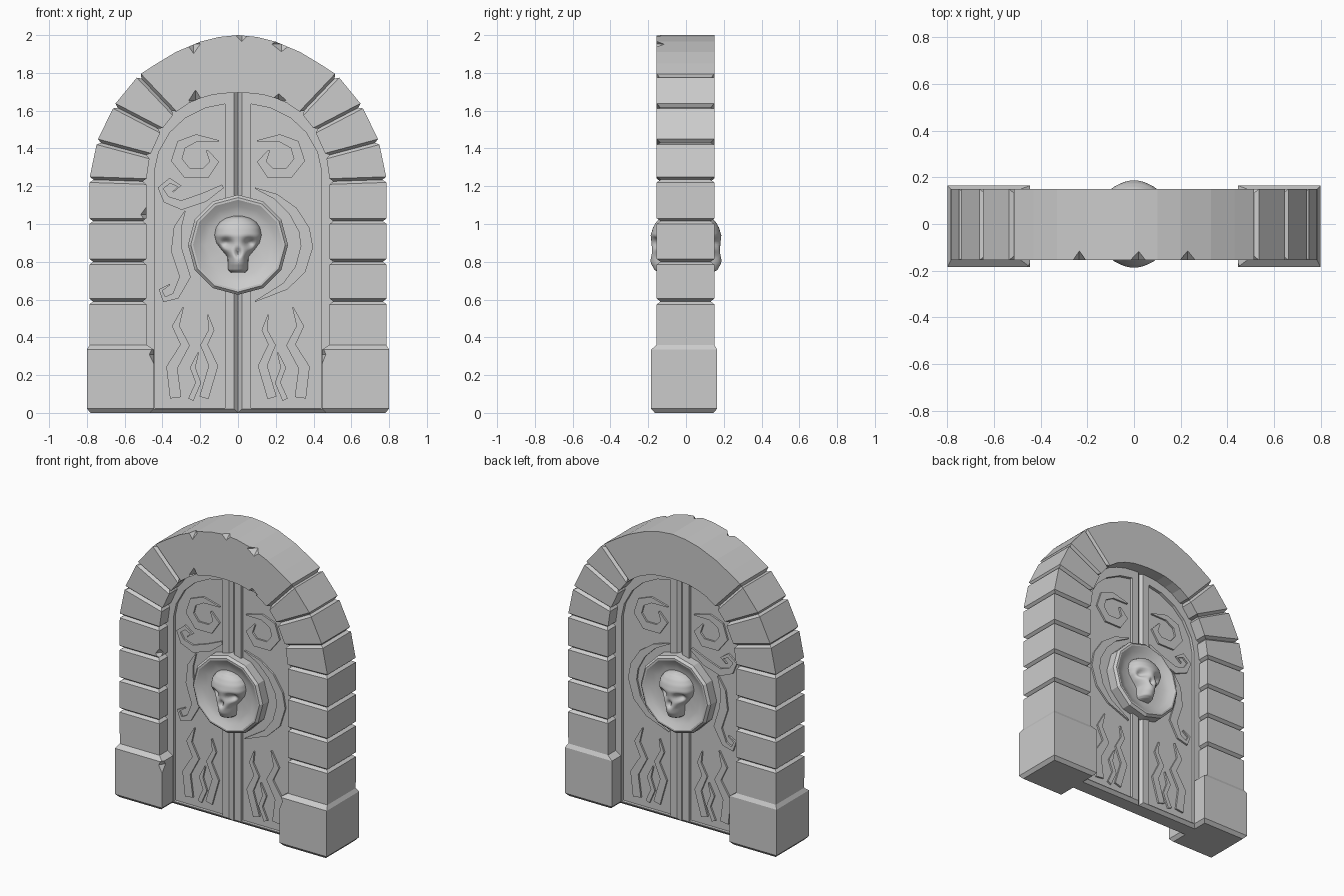
import bpy, bmesh, math
from mathutils import Vector

cube = bpy.data.objects.get("Cube")
if cube:
    bpy.data.objects.remove(cube, do_unlink=True)

stone = bpy.data.materials.new("grey_stone")
stone.use_nodes = True
GREY = (0.6, 0.6, 0.6, 1)
stone.diffuse_color = GREY
stone.node_tree.nodes["Principled BSDF"].inputs["Base Color"].default_value = GREY


def finish(name, bm):
    """Turn a bmesh into a stone object."""
    bmesh.ops.recalc_face_normals(bm, faces=bm.faces[:])
    mesh = bpy.data.meshes.new(name)
    bm.to_mesh(mesh)
    bm.free()
    mesh.materials.append(stone)
    obj = bpy.data.objects.new(name, mesh)
    bpy.context.collection.objects.link(obj)
    return obj


def loft(name, rings):
    """Skin a list of equal-length closed rings and cap both ends."""
    bm = bmesh.new()
    loops = [[bm.verts.new(p) for p in ring] for ring in rings]
    n = len(loops[0])
    for a, b in zip(loops, loops[1:]):
        for i in range(n):
            j = (i + 1) % n
            bm.faces.new((a[i], a[j], b[j], b[i]))
    bm.faces.new(loops[0])
    bm.faces.new(loops[-1])
    return finish(name, bm)


def smooth(obj, angle):
    bpy.ops.object.select_all(action='DESELECT')
    obj.select_set(True)
    bpy.context.view_layer.objects.active = obj
    bpy.ops.object.shade_smooth_by_angle(angle=math.radians(angle))


# Stone arch: one band of blocks with V grooves at the joints
FRONT, BACK = -0.155, 0.15


def section(inner, outer, front=FRONT, back=BACK, inset=0.0):
    a, b = Vector(inner), Vector(outer)
    u = (b - a).normalized() * inset
    a, b = a + u, b - u
    f, k = front + inset, back - inset
    return [(a.x, f, a.y), (b.x, f, b.y), (b.x, k, b.y), (a.x, k, a.y)]


def groove(inner, outer, half=0.015):
    a, b = Vector(inner), Vector(outer)
    u = (b - a).normalized()
    side = Vector((u.y, -u.x)) * half
    return [section(a - side, b - side), section(a, b, inset=0.02),
            section(a + side, b + side)]


def base(z, inset=0.0):
    return section((-0.445, z), (-0.8, z), -0.185, 0.165, inset)


half = [base(0, 0.02), base(0.022), base(0.335), section((-0.485, 0.36), (-0.785, 0.36))]
joints = [((-0.485, z), (-0.787, z)) for z in (0.59, 0.8, 1.015)]
joints += [((-0.485, 1.225), (-0.785, 1.235)), ((-0.465, 1.36), (-0.745, 1.435)),
           ((-0.405, 1.495), (-0.655, 1.625)), ((-0.335, 1.585), (-0.525, 1.785))]
for inner, outer in joints:
    rows = groove(inner, outer)
    # order the rows upward along the band
    half += rows if rows[0][1][2] < rows[2][1][2] else rows[::-1]
for inner, outer in [((-0.26, 1.64), (-0.43, 1.85)), ((-0.2, 1.665), (-0.33, 1.91)),
                     ((-0.13, 1.685), (-0.2, 1.965)), ((-0.065, 1.692), (-0.1, 1.99))]:
    half.append(section(inner, outer))
crown = section((0, 1.695), (0, 2.0))
mirrored = [[(-x, y, z) for x, y, z in ring] for ring in reversed(half)]
arch = loft("stone_arch", half + [crown] + mirrored)

# Chipped edges on the front of the arch
bm = bmesh.new()
for x, y, z, rx, rz in [(-0.235, FRONT, 1.952, 0.035, 0.05), (0.02, FRONT, 2.0, 0.035, 0.035),
                        (0.23, FRONT, 1.952, 0.05, 0.04), (-0.225, FRONT, 1.655, 0.035, 0.055),
                        (0.215, FRONT, 1.655, 0.04, 0.035), (-0.485, FRONT, 1.05, 0.03, 0.04),
                        (-0.445, -0.185, 0.31, 0.025, 0.05), (0.445, -0.185, 0.31, 0.02, 0.05)]:
    tips = []
    for d in ((rx, 0, 0), (0, 0.04, 0), (0, 0, rz)):
        d = Vector(d)
        tips += [bm.verts.new(Vector((x, y, z)) + d), bm.verts.new(Vector((x, y, z)) - d)]
    bmesh.ops.convex_hull(bm, input=tips)
cutter = finish("chip_cutter", bm)
cutter.hide_render = True
cut = arch.modifiers.new("chips", 'BOOLEAN')
cut.operation = 'DIFFERENCE'
cut.solver = 'EXACT'
cut.object = cutter
bpy.context.view_layer.update()
graph = bpy.context.evaluated_depsgraph_get()
chipped = bpy.data.meshes.new_from_object(arch.evaluated_get(graph))
arch.modifiers.clear()
arch.data = chipped
bpy.data.objects.remove(cutter, do_unlink=True)

# Door leaves: framed slabs with a recessed panel on both faces
outline = [(0, 0), (0.5, 0), (0.5, 1.25), (0.48, 1.39), (0.42, 1.52), (0.345, 1.61),
           (0.19, 1.69), (0, 1.715)]
panel = [(0.07, 0.025), (0.44, 0.025), (0.44, 1.29), (0.42, 1.38), (0.36, 1.485),
         (0.28, 1.56), (0.17, 1.615), (0.07, 1.635)]
bevelled = [(max(x, 0.02), max(z, 0.02)) for x, z in outline]
DOOR, PANEL = 0.067, 0.047


def leaf(name, s):
    layers = [(panel, PANEL), (panel, DOOR), (bevelled, DOOR), (outline, PANEL)]
    layers += [(pts, -y) for pts, y in reversed(layers)]
    loft(name, [[(s * x, -y, z) for x, z in pts] for pts, y in layers])


# Raised ornaments: tapering ribbons that show on both faces of a leaf
def ribbon(name, path, s=1):
    left, right = [], []
    for i, (x, z, w) in enumerate(path):
        x0, z0, _ = path[max(i - 1, 0)]
        x1, z1, _ = path[min(i + 1, len(path) - 1)]
        n = Vector((z0 - z1, x1 - x0)).normalized() * max(w, 0.006) / 2
        left.append((s * (x + n.x), z + n.y))
        right.append((s * (x - n.x), z - n.y))
    ring = left + right[::-1]
    y = PANEL + 0.012
    loft(name, [[(x, -y, z) for x, z in ring], [(x, y, z) for x, z in ring]])


hook = [(0.1, 1.44, 0), (0.22, 1.455, 0.04), (0.3, 1.42, 0.055), (0.325, 1.34, 0.06),
        (0.27, 1.27, 0.06), (0.17, 1.27, 0.06), (0.125, 1.33, 0.05), (0.165, 1.39, 0.01)]
flames = [
    [(0.29, 0.56, 0), (0.33, 0.46, 0.04), (0.28, 0.36, 0.05), (0.35, 0.24, 0.06), (0.33, 0.08, 0.06)],
    [(0.16, 0.52, 0), (0.14, 0.44, 0.03), (0.18, 0.36, 0.04), (0.13, 0.25, 0.05), (0.18, 0.08, 0.05)],
    [(0.21, 0.32, 0), (0.24, 0.24, 0.03), (0.21, 0.16, 0.03), (0.25, 0.07, 0.03)]]
for side, s in (("left", 1), ("right", -1)):
    leaf(side + "_door_leaf", s)
    ribbon(side + "_hook_scroll", hook, s)
    for i, flame in enumerate(flames):
        ribbon(f"{side}_flame_{i + 1}", flame, s)
ribbon("crescent_scroll", [(0.09, 1.19, 0), (0.2, 1.145, 0.03), (0.29, 1.07, 0.05),
                           (0.35, 0.97, 0.06), (0.365, 0.88, 0.065), (0.33, 0.76, 0.06),
                           (0.25, 0.67, 0.04), (0.09, 0.59, 0)])
ribbon("upper_curl", [(-0.08, 1.2, 0.02), (-0.18, 1.14, 0.05), (-0.3, 1.1, 0.05),
                      (-0.38, 1.13, 0.04), (-0.41, 1.19, 0.03), (-0.36, 1.23, 0.03),
                      (-0.31, 1.2, 0.02), (-0.345, 1.17, 0)])
ribbon("lower_curl", [(-0.28, 1.07, 0), (-0.32, 0.98, 0.04), (-0.325, 0.86, 0.06),
                      (-0.28, 0.72, 0.06), (-0.33, 0.62, 0.04), (-0.39, 0.6, 0.03),
                      (-0.41, 0.65, 0.02), (-0.36, 0.68, 0)])

# Medallion: twelve-sided rim with a dished centre, both faces
lathe = [(0.1, 0.088), (0.17, 0.092), (0.205, 0.105), (0.238, 0.125), (0.25, 0.125), (0.265, 0.11)]
lathe = [(r, -y) for r, y in lathe] + [(r, y) for r, y in reversed(lathe)]
turn = [math.tau * i / 12 for i in range(12)]
medallion = loft("medallion", [[(r * math.sin(a), y, 0.89 + r * math.cos(a)) for a in turn]
                               for r, y in lathe])
smooth(medallion, 20)

# Skull: lofted half-width and depth by height, with sockets pressed in, both faces
skull_rows = [(0.743, 0.04, 0.14), (0.755, 0.052, 0.165), (0.79, 0.054, 0.185),
              (0.825, 0.056, 0.192), (0.86, 0.085, 0.185), (0.9, 0.115, 0.184),
              (0.94, 0.125, 0.187), (0.98, 0.118, 0.175), (1.01, 0.098, 0.158),
              (1.03, 0.068, 0.14), (1.042, 0.025, 0.115)]
# x, z, radius x, radius z, depth
dents = [(0.062, 0.9, 0.03, 0.024, 0.045), (-0.062, 0.9, 0.03, 0.024, 0.045),
         (0, 0.848, 0.014, 0.022, 0.03), (0.07, 0.835, 0.022, 0.022, 0.02),
         (-0.07, 0.835, 0.022, 0.022, 0.02)]


def skull_ring(z, w, depth):
    face = []
    for i in range(29):
        t = math.pi * i / 28
        x = w * math.cos(t)
        y = 0.07 + (depth - 0.07) * math.sin(t) ** 0.8
        for dx, dz, rx, rz, d in dents:
            y -= d * math.exp(-((x - dx) / rx) ** 2 - ((z - dz) / rz) ** 2)
        face.append((x, max(y, 0.06), z))
    return [(x, -y, z) for x, y, z in face] + face[::-1]


rings = []
for lo, hi in zip(skull_rows, skull_rows[1:]):
    for k in range(4):
        rings.append(skull_ring(*[a + (b - a) * k / 4 for a, b in zip(lo, hi)]))
rings.append(skull_ring(*skull_rows[-1]))
smooth(loft("skull", rings), 50)
